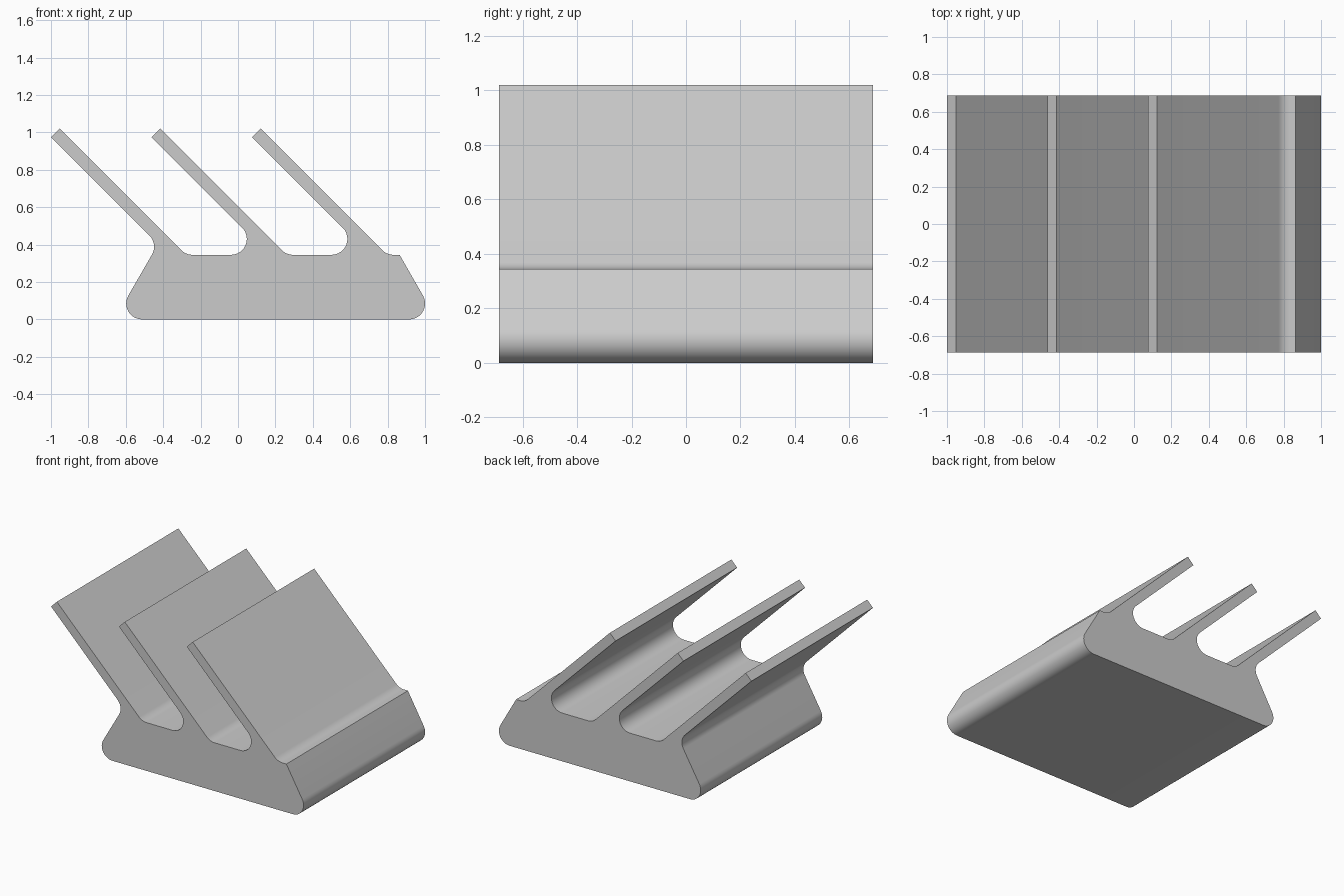
import bpy, bmesh, math
from mathutils import Vector

if "Cube" in bpy.data.objects:
    bpy.data.objects.remove(bpy.data.objects["Cube"])

HALF_DEPTH = 0.687
FLOOR = 0.345
TIP = 1.02
PITCH = 0.5375
THICK = 0.046      # horizontal and vertical span of a fin's end
R = 0.085          # every rounded corner


def fillet(points, steps=12):
    """Round the corners flagged True in a closed profile."""
    out = []
    for i, (x, z, rounded) in enumerate(points):
        p = Vector((x, z))
        if not rounded:
            out.append(p)
            continue
        a = (Vector(points[i - 1][:2]) - p).normalized()
        b = (Vector(points[(i + 1) % len(points)][:2]) - p).normalized()
        half = a.angle(b) / 2
        centre = p + (a + b).normalized() * R / math.sin(half)
        start = p + a * R / math.tan(half) - centre
        turn = math.pi - 2 * half
        end = p + b * R / math.tan(half) - centre
        for k in range(steps + 1):
            t = k / steps
            out.append(centre + (start * math.sin((1 - t) * turn)
                                 + end * math.sin(t * turn)) / math.sin(turn))
    return out


# Base outline, then the three leaning fins from right to left
profile = [(-0.66, 0, True), (1.062, 0, True), (0.864, FLOOR, False)]
for n in (2, 1, 0):
    x = -0.953 + n * PITCH
    upper = x + TIP
    lower = upper - 2 * THICK
    profile += [(upper - FLOOR, FLOOR, True), (x, TIP, False),
                (x - THICK, TIP - THICK, False)]
    if n:
        profile.append((lower - FLOOR, FLOOR, True))
    else:
        # the last fin runs into the sloping left side of the base
        z = (lower + 0.66) / (1 + 1 / math.sqrt(3))
        profile.append((lower - z, z, True))

# Extrude the profile through the depth
bm = bmesh.new()
face = bm.faces.new([bm.verts.new((p.x, -HALF_DEPTH, p.y)) for p in fillet(profile)])
ext = bmesh.ops.extrude_face_region(bm, geom=[face])
verts = [v for v in ext["geom"] if isinstance(v, bmesh.types.BMVert)]
bmesh.ops.translate(bm, verts=verts, vec=(0, 2 * HALF_DEPTH, 0))
bmesh.ops.recalc_face_normals(bm, faces=bm.faces)
mesh = bpy.data.meshes.new("slotted_stand")
bm.to_mesh(mesh)
bm.free()
stand = bpy.data.objects.new("slotted_stand", mesh)
bpy.context.collection.objects.link(stand)

# Single grey material
grey = bpy.data.materials.new("light grey")
grey.use_nodes = True
colour = (0.6, 0.6, 0.6, 1)
grey.diffuse_color = colour
grey.node_tree.nodes["Principled BSDF"].inputs["Base Color"].default_value = colour
mesh.materials.append(grey)

# Smooth the rounded corners, keep the edges sharp
bpy.context.view_layer.objects.active = stand
stand.select_set(True)
bpy.ops.object.shade_smooth_by_angle(angle=math.radians(30))
